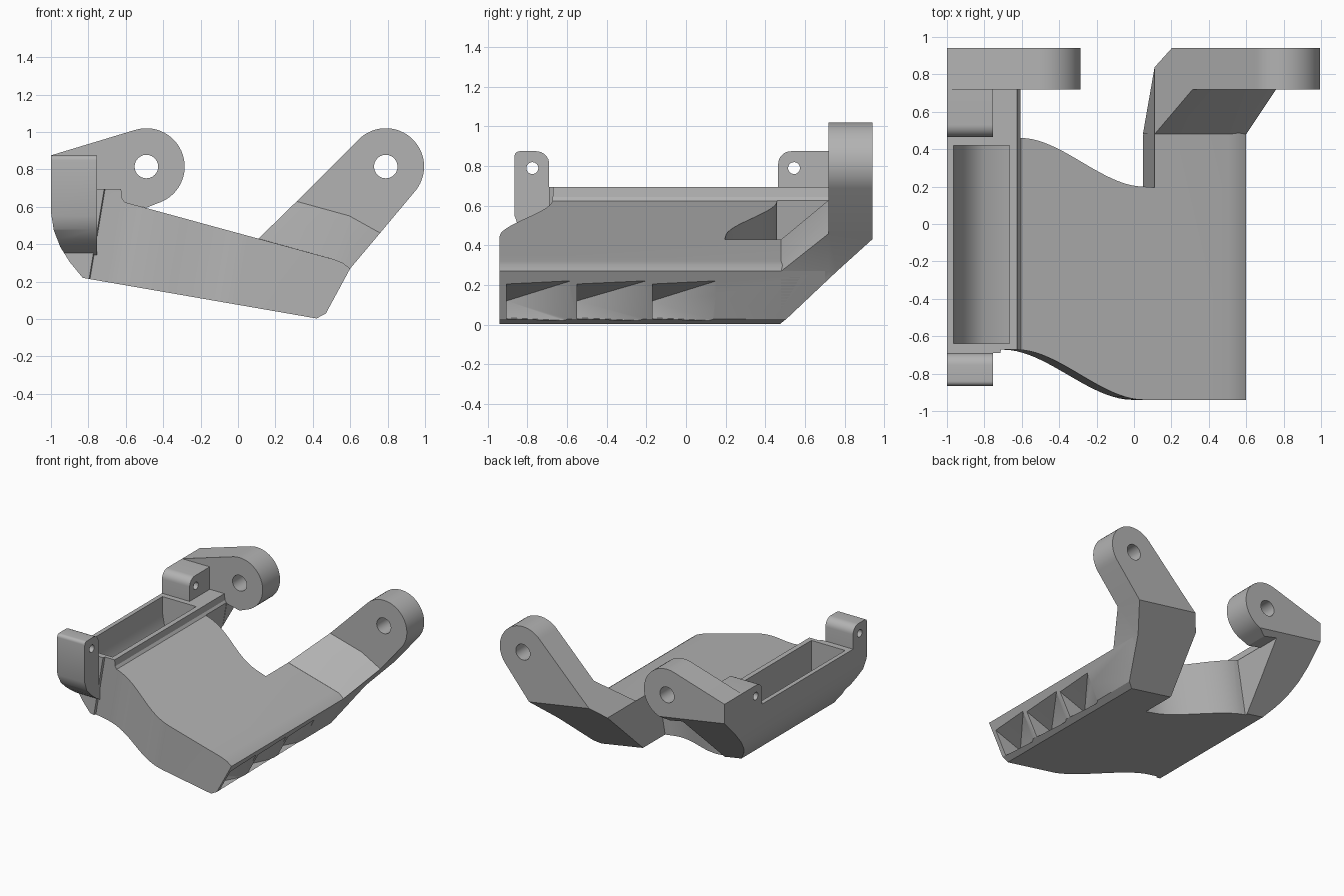
import bpy, bmesh, math
from mathutils import Vector

if "Cube" in bpy.data.objects:
    bpy.data.objects.remove(bpy.data.objects["Cube"])

grey = bpy.data.materials.new("plain grey")
grey.use_nodes = True
grey.diffuse_color = (0.45, 0.45, 0.45, 1)
grey.node_tree.nodes["Principled BSDF"].inputs["Base Color"].default_value = grey.diffuse_color


def arc(cx, cz, r, a0, a1, n=28):
    angles = [math.radians(a0 + (a1 - a0) * i / n) for i in range(n + 1)]
    return [(cx + r * math.cos(a), cz + r * math.sin(a)) for a in angles]


def ease(p, q, n=20):
    """S-shaped path between two points."""
    out = []
    for i in range(n + 1):
        t = i / n
        s = t * t * (3 - 2 * t)
        out.append((p[0] + (q[0] - p[0]) * t, p[1] + (q[1] - p[1]) * s))
    return out


def to_object(name, bm):
    bmesh.ops.recalc_face_normals(bm, faces=bm.faces)
    mesh = bpy.data.meshes.new(name)
    bm.to_mesh(mesh)
    bm.free()
    mesh.materials.append(grey)
    ob = bpy.data.objects.new(name, mesh)
    bpy.context.collection.objects.link(ob)
    return ob


def prism(points, place, lo, hi):
    """Extrude a 2D outline; place(u, v, depth) gives the 3D position."""
    bm = bmesh.new()
    a = [bm.verts.new(place(u, v, lo)) for u, v in points]
    b = [bm.verts.new(place(u, v, hi)) for u, v in points]
    bm.faces.new(a)
    bm.faces.new(b[::-1])
    for i in range(len(a)):
        j = (i + 1) % len(a)
        bm.faces.new((a[i], b[i], b[j], a[j]))
    bmesh.ops.recalc_face_normals(bm, faces=bm.faces)
    return bm


def slice_off(bm, p, q, r, toward):
    """Cut along the plane p-q-r and drop the side that lies toward a direction."""
    p, q, r = Vector(p), Vector(q), Vector(r)
    n = (q - p).cross(r - p)
    if n.dot(Vector(toward)) < 0:
        n.negate()
    res = bmesh.ops.bisect_plane(bm, geom=bm.verts[:] + bm.edges[:] + bm.faces[:], dist=1e-5,
                                 plane_co=p, plane_no=n, clear_outer=True)
    rim = [e for e in res["geom_cut"] if isinstance(e, bmesh.types.BMEdge)]
    if rim:
        bmesh.ops.holes_fill(bm, edges=[e for e in bm.edges if e.is_boundary])


def boolean(ob, cutter, operation="DIFFERENCE"):
    mod = ob.modifiers.new("cut", "BOOLEAN")
    mod.object, mod.operation, mod.solver = cutter, operation, "EXACT"
    bpy.context.view_layer.objects.active = ob
    bpy.ops.object.modifier_apply(modifier=mod.name)
    bpy.data.objects.remove(cutter)


def along_y(u, v, d):
    return (u, d, v)


def along_x(u, v, d):
    return (d, u, v)


def leaning_z(u, v, d):
    return (u + 0.168 * (d - 0.43), v, d)


def join_bm(bm, other):
    mesh = bpy.data.meshes.new("temp")
    other.to_mesh(mesh)
    other.free()
    bm.from_mesh(mesh)
    bpy.data.meshes.remove(mesh)


def bore(ob, place, u, v, r, lo, hi):
    boolean(ob, to_object("bore", prism(arc(u, v, r, 0, 345, 23), place, lo, hi)))


def rear_slant(bm):
    slice_off(bm, (0.2, 0.94, 0.52), (0.11, 0.838, 0.43), (0.42, 0.48, 0.01), (0, 1, -1))


# Main plate: side profile trimmed by the plan outline
outer_edge = [(-1, 0.57), (-0.985, 0.475), (-0.95, 0.385), (-0.9, 0.305), (-0.83, 0.22)]
profile = [(-1, 0.695)] + outer_edge + [(0.42, 0.003), (0.47, 0.03), (0.6, 0.27), (0.56, 0.3),
          (0.51, 0.32), (-0.57, 0.615), (-0.605, 0.625), (-0.62, 0.645), (-0.625, 0.695)]
bm = prism(profile, along_y, -0.94, 0.938)
rear_slant(bm)
plate = to_object("main_plate", bm)
outline = ([(-1.3, -0.69), (-0.76, -0.69), (-0.755, -0.672)] + ease((-0.66, -0.672), (0.05, -0.94))
           + [(0.9, -0.94), (0.9, 0.7), (0.11, 0.7), (0.11, 0.195)]
           + ease((0.05, 0.2), (-0.64, 0.46)) + [(-0.64, 0.73), (-1.3, 0.73)])
boolean(plate, to_object("plan", prism(outline, leaning_z, -0.2, 1.2)), "INTERSECT")

# Long tray sunk into the raised rail
tray = [(-0.965, 0.8), (-0.965, 0.57), (-0.95, 0.48), (-0.915, 0.4), (-0.865, 0.33),
        (-0.8, 0.28), (-0.665, 0.25), (-0.665, 0.8)]
boolean(plate, to_object("tray", prism(tray, along_y, -0.64, 0.42)))

# Three wedge pockets in the lip
for y0, y1 in [(-0.905, -0.585), (-0.55, -0.205), (-0.17, 0.15)]:
    bm = bmesh.new()
    for co in [(0.66, y0, 0.02), (0.66, y1, 0.02), (0.66, y1, 0.24), (0.66, y0, 0.24),
               (0.33, y0, 0.035), (0.33, y0, 0.12), (0.47, y1, 0.02), (0.57, y1, 0.22)]:
        bm.verts.new(co)
    bmesh.ops.convex_hull(bm, input=bm.verts)
    boolean(plate, to_object("pocket", bm))

# Right-hand arm: slanted neck and round-ended plate
arm_outline = ([(0.035, 0), (0.11, 0.43), (0.32, 0.635)] + arc(0.79, 0.815, 0.205, 136, -38)
               + [(0.76, 0.46), (0.6, 0.27), (0.47, 0.03), (0.42, 0.003)])
neck = prism(arm_outline, along_y, 0.48, 0.72)
slice_off(neck, (0.11, 0.48, 0.43), (0.51, 0.48, 0.32), (0.31, 0.72, 0.63), (0, -1, 1))
slice_off(neck, (0.51, 0.48, 0.32), (0.6, 0.48, 0.27), (0.76, 0.72, 0.46), (0, -1, 1))
rear_slant(neck)
arm = to_object("long_arm_neck", neck)
end = prism(arm_outline, along_y, 0.72, 0.94)
rear_slant(end)
arm_end = to_object("long_arm_end", end)
bore(arm_end, along_y, 0.79, 0.815, 0.063, 0.6, 1.1)

# Left-hand ear with a round end
ear_outline = ([(-1, 0.875)] + arc(-0.49, 0.815, 0.205, 107, -72)
               + [(-0.49, 0.595), (-0.605, 0.62), (-0.67, 0.25), (-0.83, 0.22)] + outer_edge[-2::-1])
bm = prism(ear_outline, along_y, 0.72, 0.94)
rear_slant(bm)
ear = to_object("short_arm_ear", bm)
bore(ear, along_y, -0.49, 0.815, 0.063, 0.6, 1.1)

# Small pierced lugs at both ends of the rail
front_side = ([(-0.67, 0.34), (-0.72, 0.37), (-0.79, 0.425), (-0.84, 0.48), (-0.865, 0.55)]
              + arc(-0.84, 0.85, 0.025, 180, 90, 6) + arc(-0.755, 0.81, 0.065, 90, 0, 8)
              + [(-0.69, 0.69), (-0.67, 0.69)])
bm = prism(front_side, along_x, -1, -0.755)
for (xa, za), (xb, zb) in zip(outer_edge, outer_edge[1:]):
    slice_off(bm, (xa, 0, za), (xb, 0, zb), (xa, 1, za), (-1, 0, -1))
front_lug = to_object("front_lug", bm)
bore(front_lug, along_x, -0.775, 0.79, 0.03, -1.2, -0.6)

rear_side = [(0.72, 0.69), (0.465, 0.69)] + arc(0.53, 0.81, 0.065, 180, 90, 8) + [(0.72, 0.875)]
rear_lug = to_object("rear_lug", prism(rear_side, along_x, -1, -0.755))
bore(rear_lug, along_x, 0.545, 0.79, 0.03, -1.2, -0.6)

# Shading
bpy.ops.object.select_all(action="DESELECT")
for ob in (plate, arm, arm_end, ear, front_lug, rear_lug):
    ob.select_set(True)
    bpy.context.view_layer.objects.active = ob
bpy.ops.object.shade_smooth_by_angle(angle=math.radians(30))
